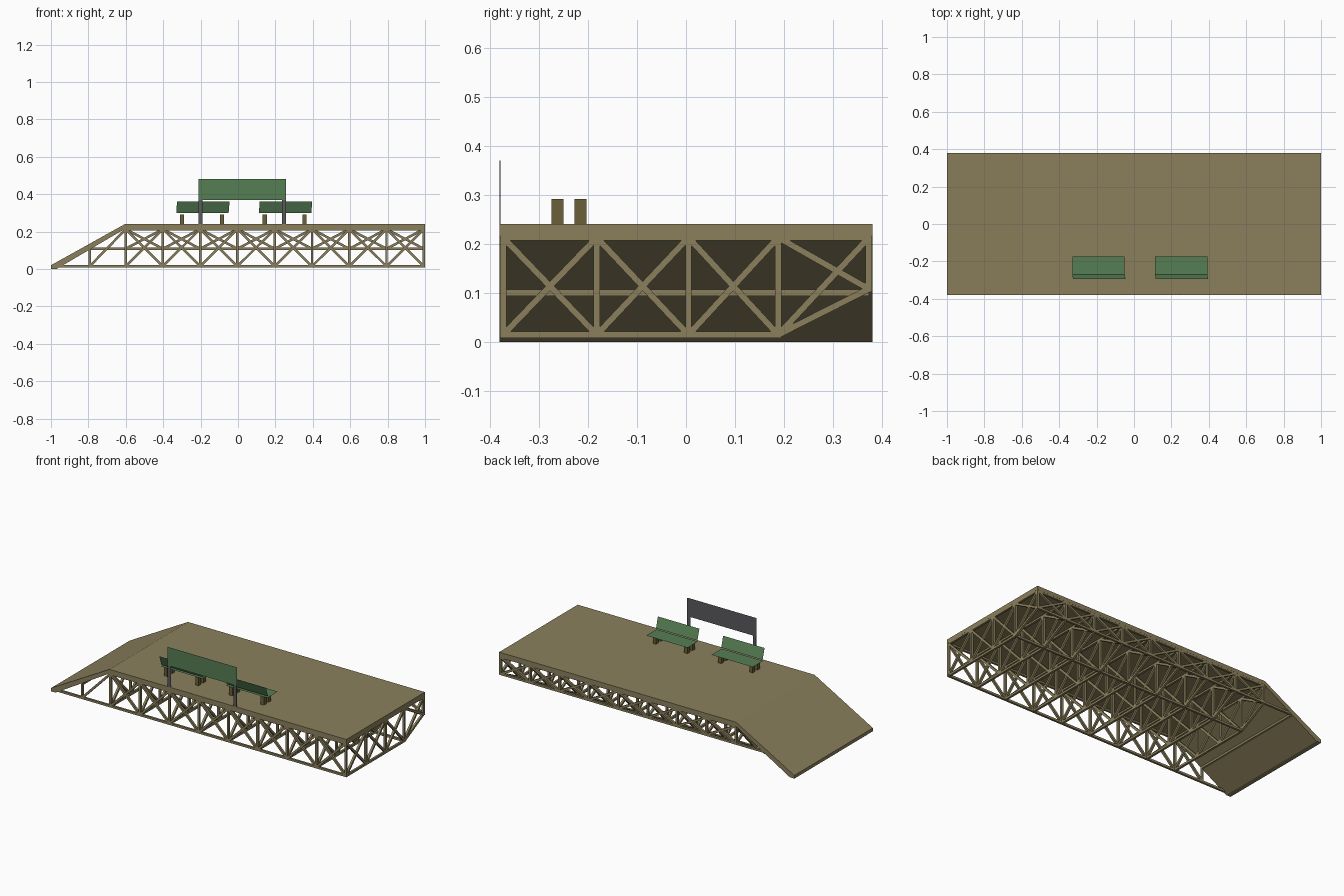
import bpy, bmesh
from mathutils import Vector

if "Cube" in bpy.data.objects:
    bpy.data.objects.remove(bpy.data.objects["Cube"])


def srgb(r, g, b):
    f = lambda c: (c / 255 / 12.92) if c < 10 else ((c / 255 + 0.055) / 1.055) ** 2.4
    return (f(r), f(g), f(b), 1)


def material(name, rgb):
    m = bpy.data.materials.new(name)
    m.diffuse_color = srgb(*rgb)
    m.use_nodes = True
    m.node_tree.nodes["Principled BSDF"].inputs["Base Color"].default_value = m.diffuse_color
    return m


WOOD = material("tan wood", (139, 128, 92))
LEG = material("dark wood", (106, 96, 56))
GREEN = material("green paint", (86, 126, 84))
GREY = material("grey metal", (90, 90, 92))


def finish(bm, name, mat):
    me = bpy.data.meshes.new(name)
    bm.to_mesh(me)
    bm.free()
    me.materials.append(mat)
    ob = bpy.data.objects.new(name, me)
    bpy.context.collection.objects.link(ob)
    return ob


def add_box(bm, lo, hi):
    lo, hi = Vector(lo), Vector(hi)
    r = bmesh.ops.create_cube(bm, size=1)
    for v in r["verts"]:
        v.co = Vector(v.co[i] * (hi[i] - lo[i]) + (lo[i] + hi[i]) / 2 for i in range(3))


def add_bar(bm, a, b, w=0.013):
    """Square bar between two points."""
    a, b = Vector(a), Vector(b)
    d = b - a
    q = d.to_track_quat('Z', 'Y')
    r = bmesh.ops.create_cube(bm, size=1)
    for v in r["verts"]:
        v.co = q @ Vector((v.co.x * w, v.co.y * w, v.co.z * d.length)) + (a + b) / 2


def add_quad(bm, *pts):
    bm.faces.new([bm.verts.new(p) for p in pts])


# Deck and ramp: one side profile pushed across the width
profile = [(-1, 0), (-1, 0.02), (-0.605, 0.24), (1, 0.24), (1, 0.217), (-0.6, 0.217), (-0.97, 0)]
bm = bmesh.new()
face = bm.faces.new([bm.verts.new((x, -0.38, z)) for x, z in profile])
ext = bmesh.ops.extrude_face_region(bm, geom=[face])
for v in [g for g in ext["geom"] if isinstance(g, bmesh.types.BMVert)]:
    v.co.y = 0.38
bmesh.ops.recalc_face_normals(bm, faces=bm.faces)
finish(bm, "deck_and_ramp", WOOD)

# Stations of the framework
xs = [-0.601 + i * 0.1993 for i in range(9)]
ys = [-0.373, -0.182, 0.005, 0.188, 0.373]
BOT, MID, TOP = 0.0145, 0.108, 0.213
low = lambda j: MID if j == 4 else BOT

# Cross frames under the deck, with the back lower corner cut off
bm = bmesh.new()
for x in xs:
    add_bar(bm, (x, ys[0], TOP), (x, ys[4], TOP))
    add_bar(bm, (x, ys[0], BOT), (x, ys[3], BOT))
    for j, y in enumerate(ys):
        add_bar(bm, (x, y, low(j)), (x, y, TOP))
    for j in range(4):
        add_bar(bm, (x, ys[j], BOT), (x, ys[j + 1], TOP))
        add_bar(bm, (x, ys[j], TOP), (x, ys[j + 1], low(j + 1)))
    add_bar(bm, (x, ys[3], BOT), (x, ys[4], MID))
finish(bm, "cross_frames", WOOD)

# Long front and back trusses
for name, y, z0 in (("front_truss", ys[0], BOT), ("back_truss", ys[4], MID)):
    bm = bmesh.new()
    add_bar(bm, (-0.6, y, TOP), (1, y, TOP))
    add_bar(bm, (-0.99 if z0 == BOT else -0.79, y, z0), (1, y, z0))
    for a, b in zip(xs, xs[1:]):
        add_bar(bm, (a, y, z0), (b, y, TOP))
        add_bar(bm, (a, y, TOP), (b, y, z0))
    finish(bm, name, WOOD)

# Ramp supports and the chord at the cut corner
bm = bmesh.new()
add_bar(bm, (-0.6, ys[3], BOT), (1, ys[3], BOT))
add_bar(bm, (-0.793, ys[0], BOT), (-0.793, ys[0], 0.115))
add_bar(bm, (-0.793, ys[0], BOT), (-0.6, ys[0], TOP))
add_bar(bm, (-0.793, ys[0], 0.1), (-0.793, ys[4], 0.1))
finish(bm, "ramp_supports", WOOD)

# Benches
for n, x0 in (("left", -0.33), ("right", 0.112)):
    x1 = x0 + 0.28
    bm = bmesh.new()
    add_quad(bm, (x0, -0.275, 0.292), (x1, -0.275, 0.292), (x1, -0.175, 0.292), (x0, -0.175, 0.292))
    finish(bm, n + "_bench_seat", GREEN)
    bm = bmesh.new()
    add_quad(bm, (x0, -0.27, 0.3), (x1, -0.27, 0.3), (x1 + 0.005, -0.295, 0.362), (x0 + 0.004, -0.295, 0.362))
    finish(bm, n + "_bench_back", GREEN)
    bm = bmesh.new()
    for lx in (x0 + 0.031, x0 + 0.244):
        for y in (-0.262, -0.215):
            add_box(bm, (lx - 0.011, y - 0.012, 0.24), (lx + 0.011, y + 0.012, 0.291))
    finish(bm, n + "_bench_legs", LEG)

# Sign: green front, grey back, two flat posts on the front edge
bm = bmesh.new()
add_quad(bm, (-0.21, -0.38, 0.37), (0.257, -0.38, 0.37), (0.257, -0.38, 0.482), (-0.21, -0.38, 0.482))
finish(bm, "sign_front", GREEN)
bm = bmesh.new()
add_quad(bm, (0.257, -0.378, 0.37), (-0.21, -0.378, 0.37), (-0.21, -0.378, 0.482), (0.257, -0.378, 0.482))
finish(bm, "sign_back", GREY)
bm = bmesh.new()
for x in (-0.2, 0.246):
    add_box(bm, (x - 0.011, -0.38, 0.24), (x + 0.011, -0.378, 0.37))
finish(bm, "sign_posts", GREY)
